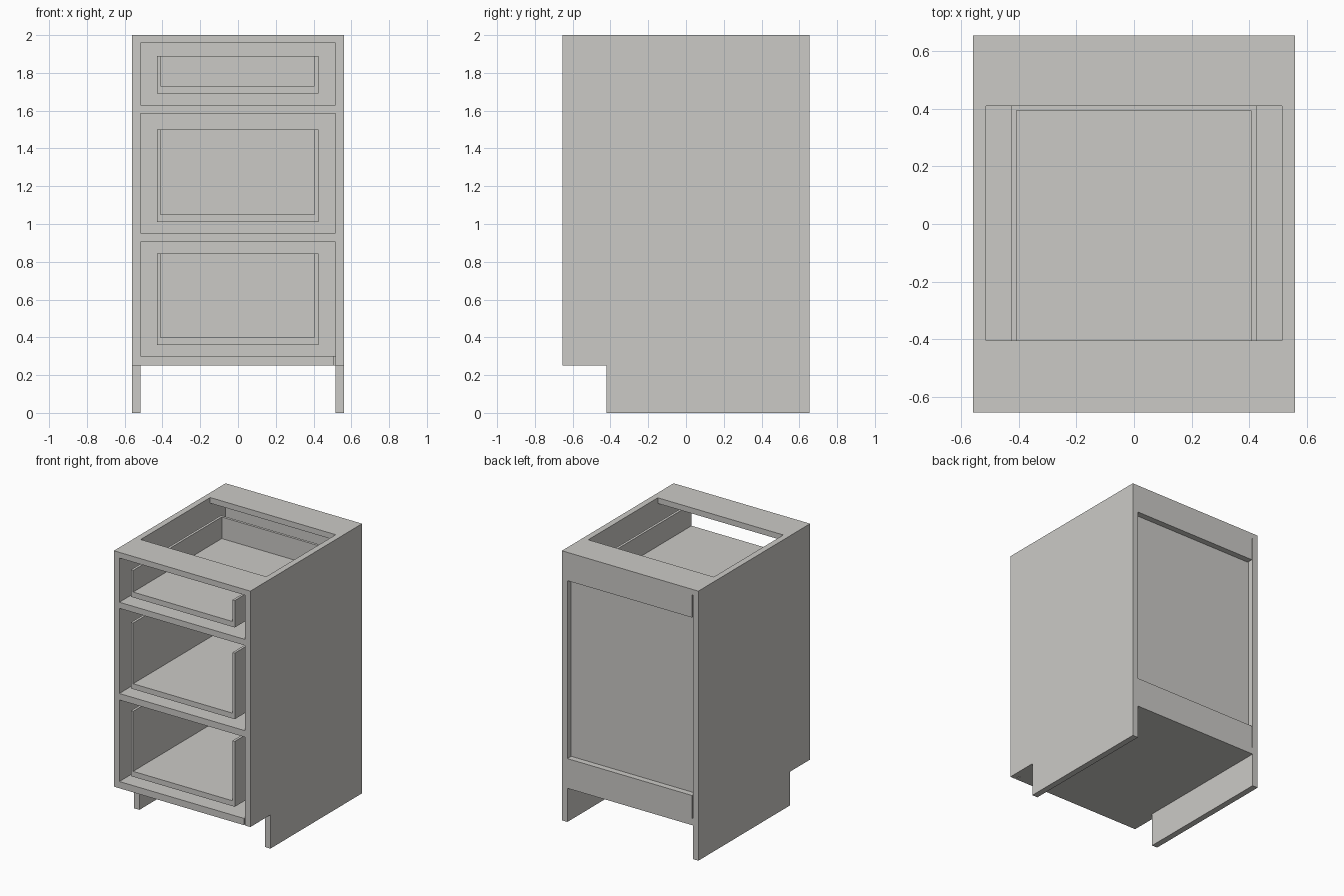
import bpy, bmesh

if "Cube" in bpy.data.objects:
    bpy.data.objects.remove(bpy.data.objects["Cube"])

mat = bpy.data.materials.new("warm_light_grey")
mat.diffuse_color = (0.60, 0.59, 0.565, 1)
mat.use_nodes = True
mat.node_tree.nodes["Principled BSDF"].inputs["Base Color"].default_value = mat.diffuse_color

W, D, T = 0.56, 0.655, 0.045      # half width, half depth, board thickness
IN = W - T                        # inner face of the side panels
GAP = 0.007                       # small reveal beside loose rails


def finish(name, bm):
    bmesh.ops.recalc_face_normals(bm, faces=bm.faces[:])
    me = bpy.data.meshes.new(name)
    bm.to_mesh(me)
    bm.free()
    me.materials.append(mat)
    ob = bpy.data.objects.new(name, me)
    bpy.context.collection.objects.link(ob)
    return ob


def boxes(name, *ranges):
    """One object made of boxes given as (x0, x1, y0, y1, z0, z1)."""
    bm = bmesh.new()
    for x0, x1, y0, y1, z0, z1 in ranges:
        vs = bmesh.ops.create_cube(bm, size=1)["verts"]
        for v in vs:
            v.co = (x0 if v.co.x < 0 else x1,
                    y0 if v.co.y < 0 else y1,
                    z0 if v.co.z < 0 else z1)
    return finish(name, bm)


# side panels with the toe-kick notch
profile = [(-0.42, 0), (D, 0), (D, 2), (-D, 2), (-D, 0.25), (-0.42, 0.25)]
for name, x in (("left_side_panel", -W), ("right_side_panel", IN)):
    bm = bmesh.new()
    face = bm.faces.new([bm.verts.new((x, y, z)) for y, z in profile])
    ext = bmesh.ops.extrude_face_region(bm, geom=[face])["geom"]
    bmesh.ops.translate(bm, vec=(T, 0, 0),
                        verts=[g for g in ext if isinstance(g, bmesh.types.BMVert)])
    finish(name, bm)

# top stretchers and the dividers between drawers
for name, y0, y1, z0, z1 in (
        ("top_front_stretcher", -D, -0.405, 1.958, 2.0),
        ("top_back_stretcher", 0.41, D, 1.958, 2.0),
        ("upper_divider", -D, -0.405, 1.585, 1.63),
        ("lower_divider", -D, -0.405, 0.905, 0.953)):
    boxes(name, (-IN, IN, y0, y1, z0, z1))

# cabinet floor and its front edge
boxes("bottom_panel", (-IN, IN, -D + T, D, 0.25, 0.30))
boxes("bottom_front_rail", (-IN, IN - GAP, -D, -D + T, 0.25, 0.30))

# recessed back with two rails
boxes("back_panel", (-IN, IN, 0.59, 0.61, 0.30, 1.958))
for name, z0, z1 in (("back_top_rail", 1.79, 1.958), ("back_bottom_rail", 0.30, 0.47)):
    boxes(name, (-IN + GAP, IN, 0.61, D, z0, z1))

# open-fronted drawers: floor, two sides and a back
XL, XR, YF, YB, S = -0.428, 0.425, -0.645, 0.413, 0.019
for name, z0, z1 in (("top_drawer", 1.69, 1.89),
                     ("middle_drawer", 1.01, 1.50),
                     ("bottom_drawer", 0.36, 0.845)):
    boxes(name,
          (XL + S, XR - S, YF, YB - S, z0, z0 + 0.04),
          (XL, XL + S, YF, YB, z0, z1),
          (XR - S, XR, YF, YB, z0, z1),
          (XL + S, XR - S, YB - S, YB, z0, z1))
